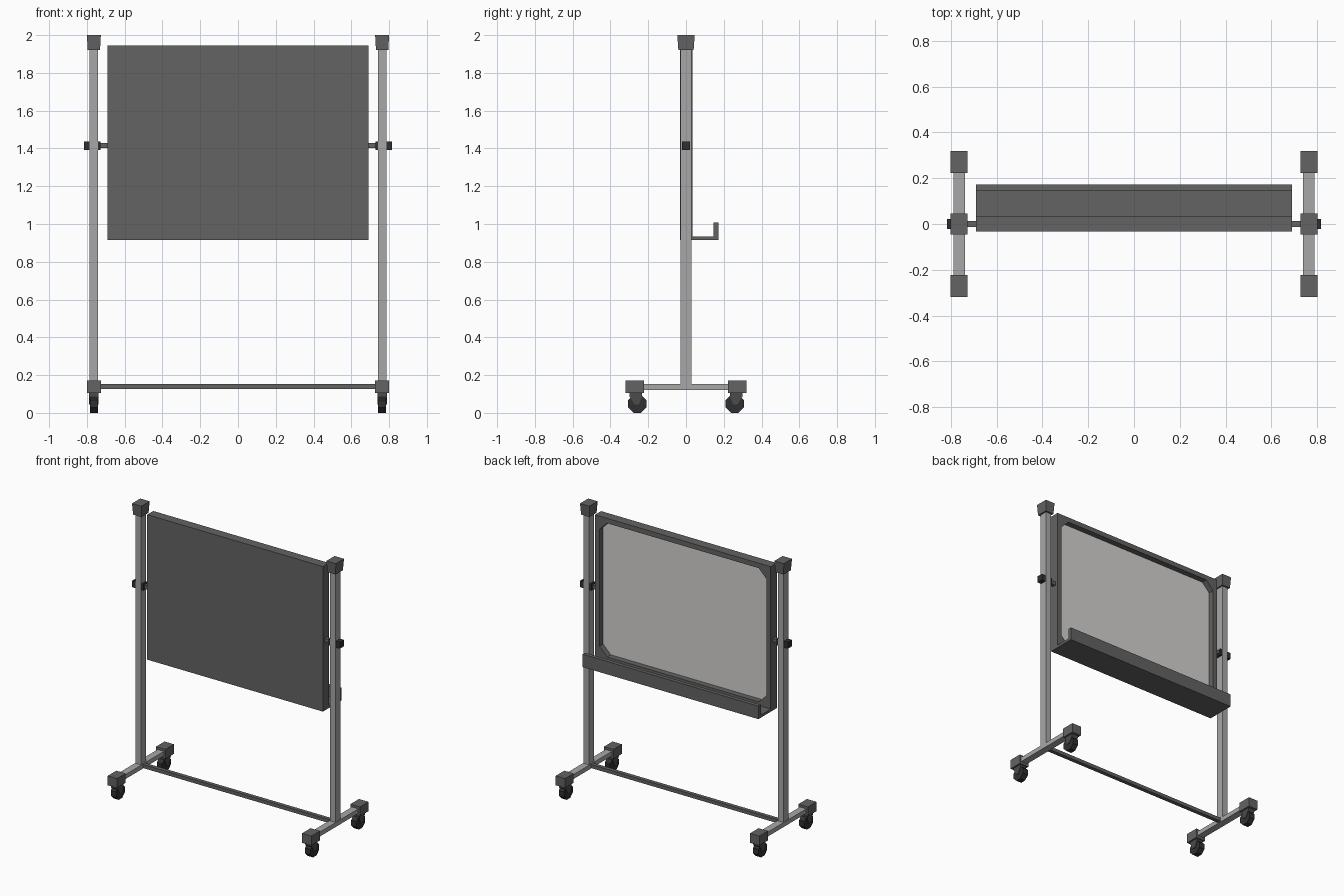
import bpy, bmesh, math
from mathutils import Matrix

if "Cube" in bpy.data.objects:
    bpy.data.objects.remove(bpy.data.objects["Cube"])


def mat(name, c):
    m = bpy.data.materials.new(name)
    m.diffuse_color = (*c, 1)
    m.use_nodes = True
    m.node_tree.nodes["Principled BSDF"].inputs["Base Color"].default_value = m.diffuse_color
    return m


DARK = mat("dark grey", (0.125, 0.125, 0.125))
LIGHT = mat("light grey metal", (0.39, 0.39, 0.39))
BLACK = mat("black rubber", (0.03, 0.03, 0.03))
FORK = mat("charcoal", (0.07, 0.07, 0.07))
WHITE = mat("board surface", (0.66, 0.645, 0.63))


def finish(bm, name, m):
    bmesh.ops.recalc_face_normals(bm, faces=bm.faces)
    me = bpy.data.meshes.new(name)
    bm.to_mesh(me)
    bm.free()
    me.materials.append(m)
    ob = bpy.data.objects.new(name, me)
    bpy.context.collection.objects.link(ob)
    return ob


def box(name, x, y, z, m, taper=1.0):
    """Box from (min, max) ranges; taper scales the bottom face."""
    bm = bmesh.new()
    bmesh.ops.create_cube(bm, size=1)
    c = [(a + b) / 2 for a, b in (x, y, z)]
    s = [b - a for a, b in (x, y, z)]
    for v in bm.verts:
        k = taper if v.co.z < 0 else 1
        v.co = (c[0] + v.co.x * s[0] * k, c[1] + v.co.y * s[1] * k, c[2] + v.co.z * s[2])
    return finish(bm, name, m)


def prism(name, pts, x0, x1, m):
    """Extrude a (y, z) profile along x."""
    bm = bmesh.new()
    f = bm.faces.new([bm.verts.new((x0, y, z)) for y, z in pts])
    r = bmesh.ops.extrude_face_region(bm, geom=[f])
    vs = [v for v in r["geom"] if isinstance(v, bmesh.types.BMVert)]
    bmesh.ops.translate(bm, verts=vs, vec=(x1 - x0, 0, 0))
    return finish(bm, name, m)


def around(c, h):
    return (c - h, c + h)


# board: shell with a chamfer-cornered recess on the back
W, Z0, Z1, YF, YB = 0.69, 0.916, 1.945, -0.033, 0.035
RIM, CH, DEPTH = 0.035, 0.06, 0.045


def outline(w, z0, z1, c):
    return [(-w + c, z0), (w - c, z0), (w, z0 + c), (w, z1 - c),
            (w - c, z1), (-w + c, z1), (-w, z1 - c), (-w, z0 + c)]


corners = [(-W, Z0), (W, Z0), (W, Z1), (-W, Z1)]
inner = outline(W - RIM, Z0 + RIM + 0.01, Z1 - RIM, CH)
bm = bmesh.new()
front = [bm.verts.new((x, YF, z)) for x, z in corners]
back = [bm.verts.new((x, YB, z)) for x, z in corners]
lip = [bm.verts.new((x, YB, z)) for x, z in inner]
deep = [bm.verts.new((x, YB - DEPTH, z)) for x, z in inner]
bm.faces.new(front)
bm.faces.new(deep)
for i in range(4):
    j = (i + 1) % 4
    bm.faces.new((front[i], front[j], back[j], back[i]))
    # rim side, then the rim corner triangle
    bm.faces.new((back[i], back[j], lip[2 * i + 1], lip[2 * i]))
    bm.faces.new((back[j], lip[(2 * i + 2) % 8], lip[2 * i + 1]))
for i in range(8):
    j = (i + 1) % 8
    bm.faces.new((lip[i], lip[j], deep[j], deep[i]))
finish(bm, "board_frame", DARK)

# writing surface lying in the recess
bm = bmesh.new()
f = bm.faces.new([bm.verts.new((x, YB - DEPTH, z)) for x, z in inner])
r = bmesh.ops.extrude_face_region(bm, geom=[f])
bmesh.ops.translate(bm, verts=[v for v in r["geom"] if isinstance(v, bmesh.types.BMVert)],
                    vec=(0, 0.004, 0))
finish(bm, "writing_surface", WHITE)

# pen tray
prism("pen_tray", [(YB, 0.916), (0.173, 0.916), (0.173, 1.008), (0.146, 1.008),
                   (0.146, 0.935), (YB, 0.935)], -W, W, DARK)

# lower cross bar
box("cross_bar", (-0.75, 0.75), around(0, 0.014), (0.127, 0.152), DARK)

PX = 0.763
for s, side in ((-1, "left"), (1, "right")):
    x = s * PX
    # upright with its cap
    box(f"{side}_post", around(x, 0.022), around(0, 0.029), (0.125, 1.94), LIGHT)
    box(f"{side}_post_cap", around(x, 0.037), around(0, 0.046), (1.92, 2.0), DARK, 0.88)
    # foot bar
    box(f"{side}_foot", around(x, 0.025), around(0, 0.25), (0.122, 0.154), LIGHT)
    # pivot pin and clamping knobs
    box(f"{side}_pivot_pin", sorted((s * 0.68, s * 0.80)), around(0, 0.013), around(1.415, 0.013), DARK)
    box(f"{side}_outer_knob", sorted((s * 0.785, s * 0.816)), around(0, 0.022), around(1.415, 0.023), BLACK)
    box(f"{side}_inner_knob", sorted((s * 0.727, s * 0.742)), around(0, 0.022), around(1.415, 0.023), BLACK)
    # casters
    for t, end in ((-1, "front"), (1, "back")):
        n = f"{side}_{end}"
        box(n + "_foot_cap", around(x, 0.037), around(t * 0.271, 0.048), (0.104, 0.171), DARK)
        prism(n + "_caster_fork", [(t * 0.30, 0.105), (t * 0.30, 0.088), (t * 0.272, 0.045),
                                   (t * 0.25, 0.045), (t * 0.232, 0.088), (t * 0.232, 0.105)],
              x - 0.025, x + 0.025, FORK)
        bm = bmesh.new()
        bmesh.ops.create_cone(bm, cap_ends=True, segments=8, radius1=0.048 / math.cos(math.pi / 8),
                              radius2=0.048 / math.cos(math.pi / 8), depth=0.042)
        bmesh.ops.rotate(bm, verts=bm.verts, matrix=Matrix.Rotation(math.pi / 8, 3, 'Z'))
        # keep a flat on the floor whatever the primitive's start angle
        if abs(min(v.co.y for v in bm.verts) + 0.048) > 0.001:
            bmesh.ops.rotate(bm, verts=bm.verts, matrix=Matrix.Rotation(math.pi / 8, 3, 'Z'))
        bmesh.ops.rotate(bm, verts=bm.verts, matrix=Matrix.Rotation(math.pi / 2, 3, 'Y'))
        bmesh.ops.translate(bm, verts=bm.verts, vec=(x, t * 0.258, 0.048))
        finish(bm, n + "_wheel", BLACK)
